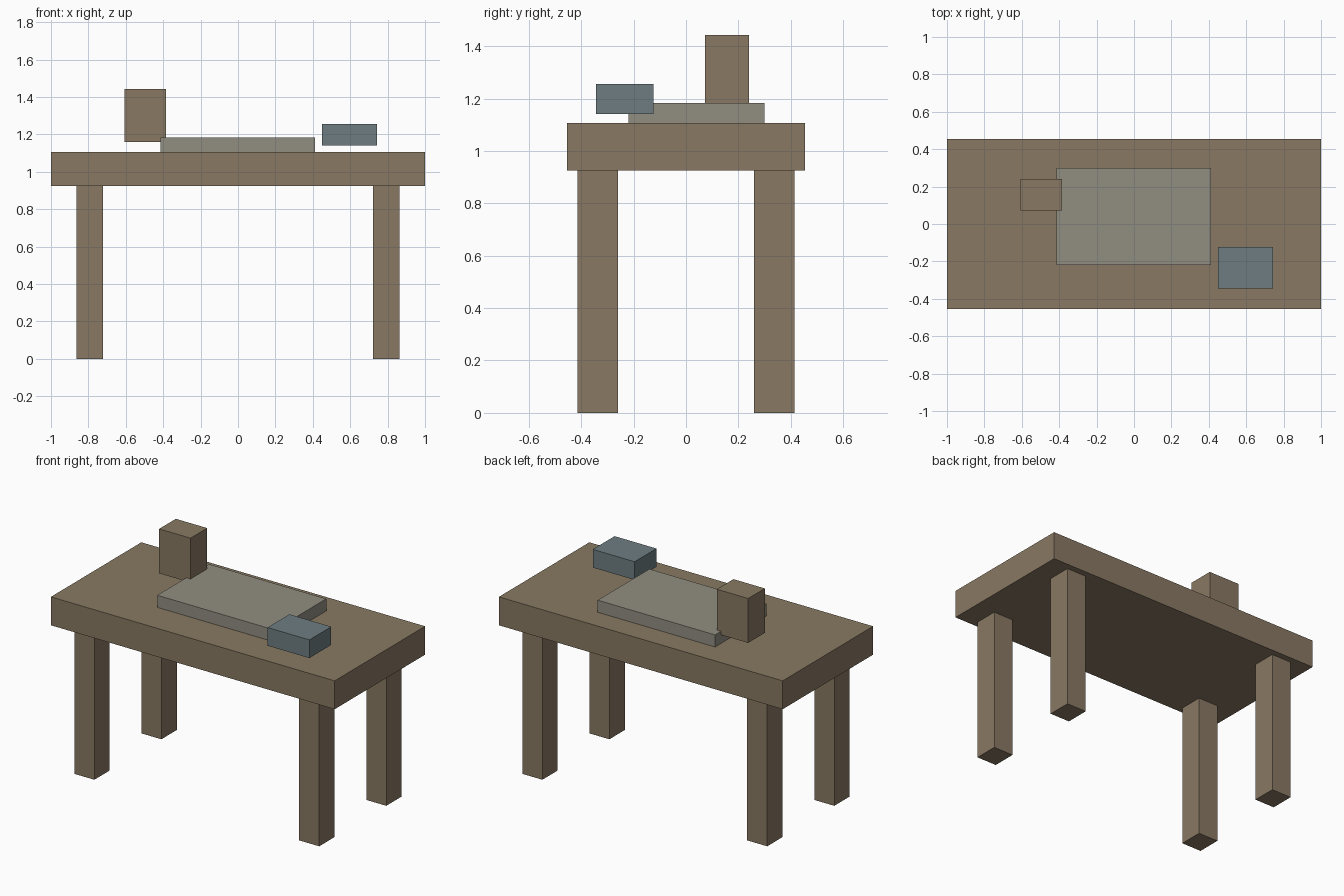
import bpy

if "Cube" in bpy.data.objects:
    bpy.data.objects.remove(bpy.data.objects["Cube"])


def material(name, rgb):
    m = bpy.data.materials.new(name)
    m.diffuse_color = (*rgb, 1.0)
    m.use_nodes = True
    m.node_tree.nodes["Principled BSDF"].inputs["Base Color"].default_value = m.diffuse_color
    return m


wood = material("brown wood", (0.25, 0.19, 0.125))
grey = material("warm grey", (0.285, 0.272, 0.22))
blue = material("slate blue", (0.155, 0.202, 0.218))


def box(name, x, y, z, mat):
    """Box spanning the given (min, max) ranges."""
    bpy.ops.mesh.primitive_cube_add(size=1)
    o = bpy.context.object
    o.name = name
    o.location = [(a + b) / 2 for a, b in (x, y, z)]
    o.scale = [b - a for a, b in (x, y, z)]
    bpy.ops.object.transform_apply(location=True, rotation=False, scale=True)
    o.data.materials.append(mat)
    return o


# Table top
box("table_top", (-1.0, 1.0), (-0.455, 0.455), (0.925, 1.106), wood)

# Four legs
for sx, side in ((-1, "left"), (1, "right")):
    for sy, end in ((-1, "front"), (1, "back")):
        x = sorted((sx * 0.722, sx * 0.863))
        y = sorted((sy * 0.26, sy * 0.415))
        box(f"{end}_{side}_leg", x, y, (0.0, 0.925), wood)

# Flat mat on the table
box("desk_mat", (-0.415, 0.412), (-0.22, 0.30), (1.106, 1.183), grey)

# Upright block overlapping the mat, hovering over the table
box("upright_block", (-0.606, -0.385), (0.072, 0.24), (1.16, 1.443), wood)

# Small blue box, hovering over the table
box("small_box", (0.449, 0.744), (-0.344, -0.124), (1.14, 1.256), blue)
